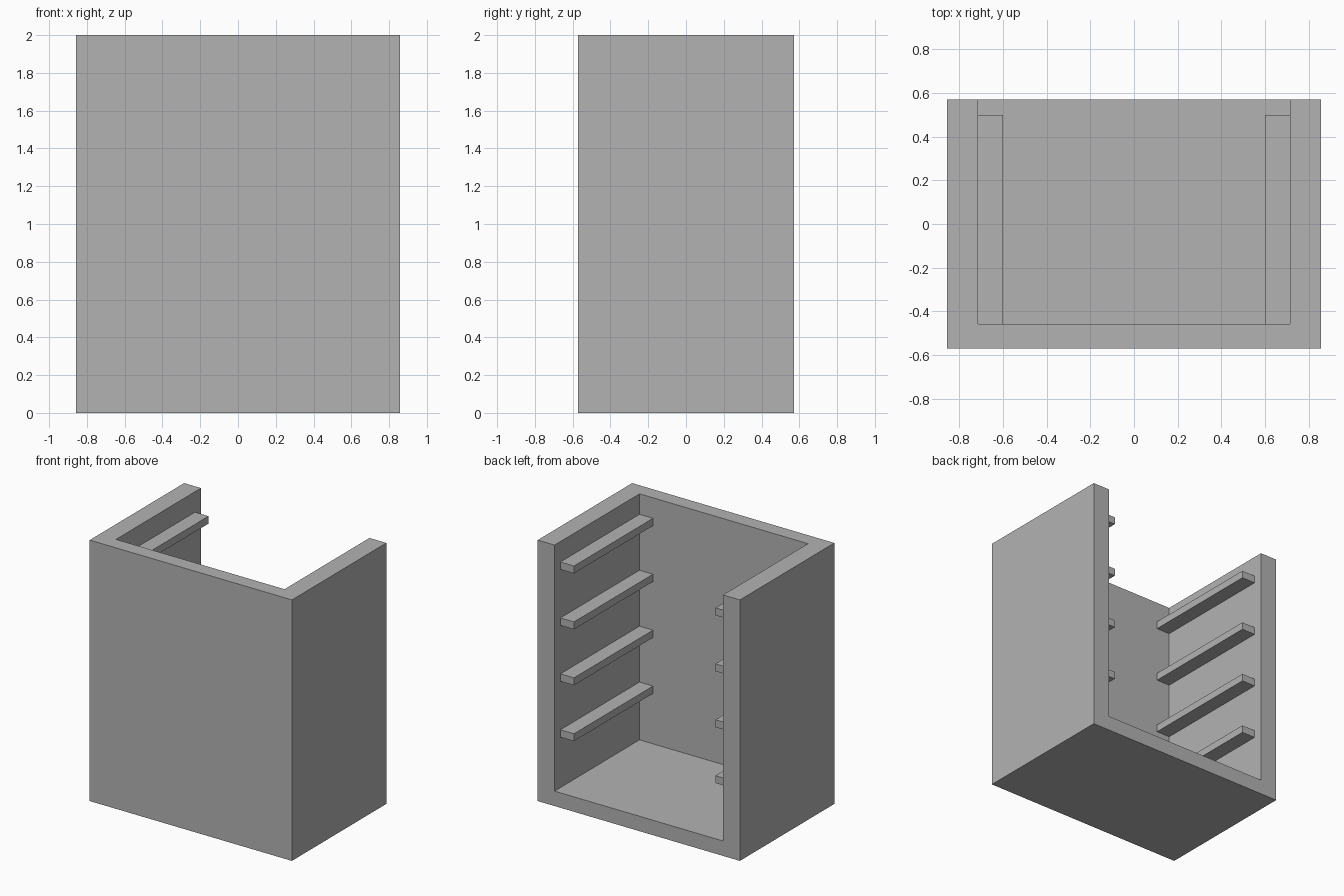
import bpy

cube = bpy.data.objects.get("Cube")
if cube:
    bpy.data.objects.remove(cube, do_unlink=True)

# Single plain grey colour
GREY = (0.45, 0.45, 0.45, 1.0)
grey = bpy.data.materials.new("plain grey")
grey.use_nodes = True
grey.diffuse_color = GREY
for node in grey.node_tree.nodes:
    if node.type == 'BSDF_PRINCIPLED':
        node.inputs["Base Color"].default_value = GREY


def box(name, low, high):
    """Axis-aligned box between two corners."""
    bpy.ops.mesh.primitive_cube_add(size=1)
    obj = bpy.context.object
    obj.name = obj.data.name = name
    for v in obj.data.vertices:
        v.co = [h if c > 0 else l for c, l, h in zip(v.co, low, high)]
    obj.data.materials.append(grey)
    return obj


U = 2 / 35                      # design unit
HALF_W, HALF_D, HEIGHT = 15 * U, 10 * U, 35 * U
SIDE, FRONT, FLOOR = 2.5 * U, 2 * U, 2 * U
INNER_X, INNER_Y = HALF_W - SIDE, FRONT - HALF_D

# Cabinet shell, hollowed out and open at the top and back
shell = box("cabinet_shell", (-HALF_W, -HALF_D, 0), (HALF_W, HALF_D, HEIGHT))
cutter = box("cavity_cutter", (-INNER_X, INNER_Y, FLOOR),
             (INNER_X, HALF_D + U, HEIGHT + U))
cutter.hide_render = True
cut = shell.modifiers.new("cavity", 'BOOLEAN')
cut.operation = 'DIFFERENCE'
cut.solver = 'EXACT'
cut.object = cutter
bpy.context.view_layer.objects.active = shell
bpy.ops.object.modifier_apply(modifier=cut.name)
bpy.data.objects.remove(cutter, do_unlink=True)

# Four pairs of shelf rails, sunk slightly into the walls
SINK = 0.01
for level in range(4):
    top = (9.75 + 7.5 * level) * U
    for side, sign in (("left", 1), ("right", -1)):
        xs = sorted((sign * (INNER_X - 2 * U), sign * (INNER_X + SINK)))
        box(f"{side}_rail_{level + 1}", (xs[0], INNER_Y - SINK, top - U),
            (xs[1], 0.5, top))
